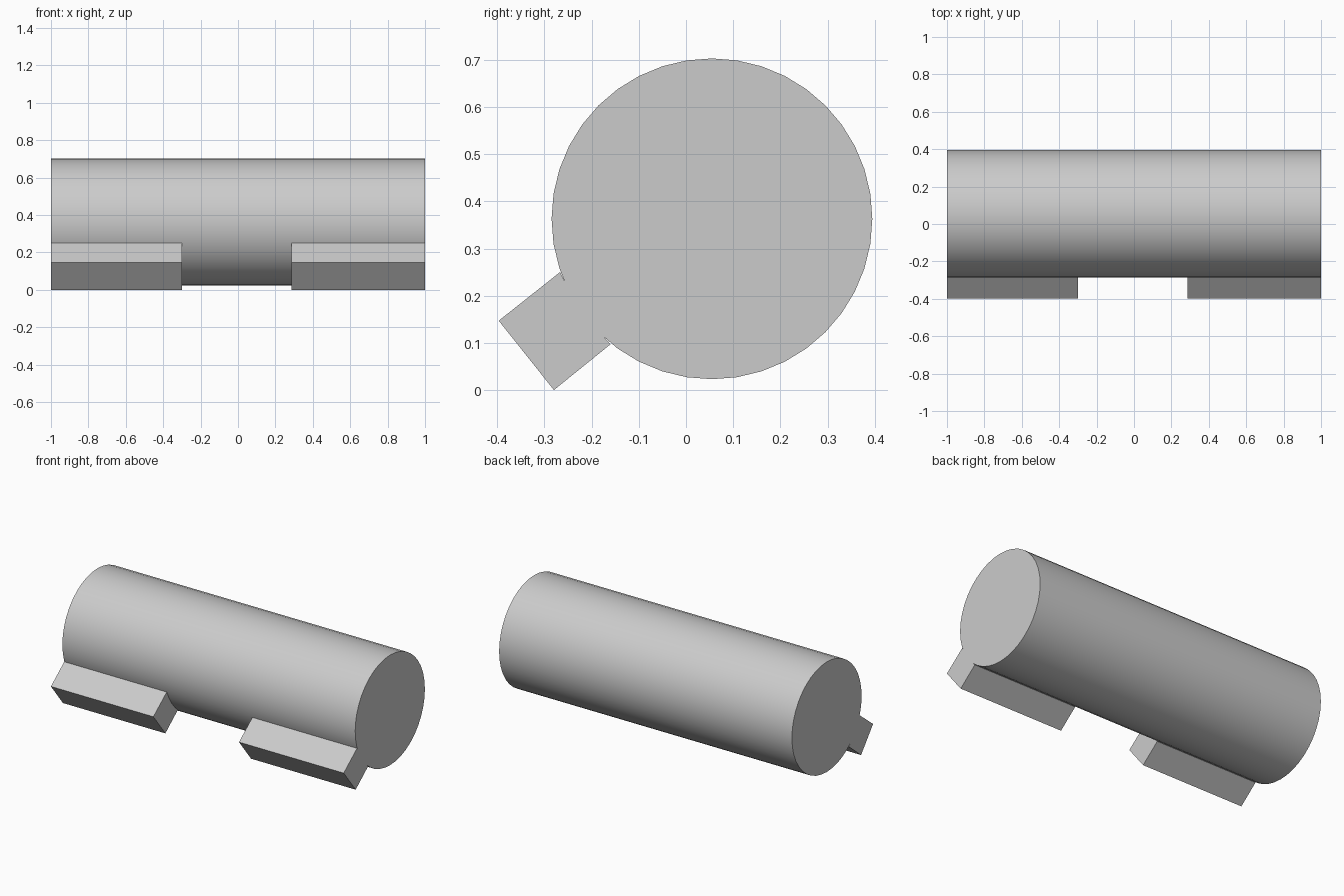
import bpy, bmesh, math

cube = bpy.data.objects.get("Cube")
if cube:
    bpy.data.objects.remove(cube, do_unlink=True)

# Single plain material
grey = bpy.data.materials.new("light_grey")
grey.use_nodes = True
colour = (0.6, 0.6, 0.6, 1)
grey.diffuse_color = colour
grey.node_tree.nodes["Principled BSDF"].inputs["Base Color"].default_value = colour

CENTRE_Y, CENTRE_Z, RADIUS, SIDES = 0.055, 0.363, 0.34, 40


def arc_point(step, radius=RADIUS):
    angle = step * math.tau / SIDES
    return (CENTRE_Y + radius * math.cos(angle), CENTRE_Z + radius * math.sin(angle))


def extrude_along_x(name, profile, x0, x1):
    """Extrude a closed (y, z) outline from x0 to x1."""
    bm = bmesh.new()
    face = bm.faces.new([bm.verts.new((x0, y, z)) for y, z in profile])
    result = bmesh.ops.extrude_face_region(bm, geom=[face], use_keep_orig=True)
    moved = [v for v in result["geom"] if isinstance(v, bmesh.types.BMVert)]
    bmesh.ops.translate(bm, verts=moved, vec=(x1 - x0, 0, 0))
    bmesh.ops.recalc_face_normals(bm, faces=bm.faces)
    mesh = bpy.data.meshes.new(name)
    bm.to_mesh(mesh)
    bm.free()
    mesh.materials.append(grey)
    obj = bpy.data.objects.new(name, mesh)
    bpy.context.collection.objects.link(obj)
    return obj


# Long round body
body = extrude_along_x("cylinder_body", [arc_point(i) for i in range(SIDES)], -1, 1)
bpy.ops.object.select_all(action="DESELECT")
body.select_set(True)
bpy.context.view_layer.objects.active = body
bpy.ops.object.shade_smooth_by_angle(angle=math.radians(30))

# Slanted lugs, with the inner side following the body's curve
lug = [(-0.267, 0.25), (-0.397, 0.147), (-0.28, 0.0), (-0.16, 0.097)]
lug += [arc_point(i, RADIUS - 0.002) for i in (25, 24, 23)]
extrude_along_x("right_lug", lug, -1, -0.3)
extrude_along_x("left_lug", lug, 0.285, 1)
